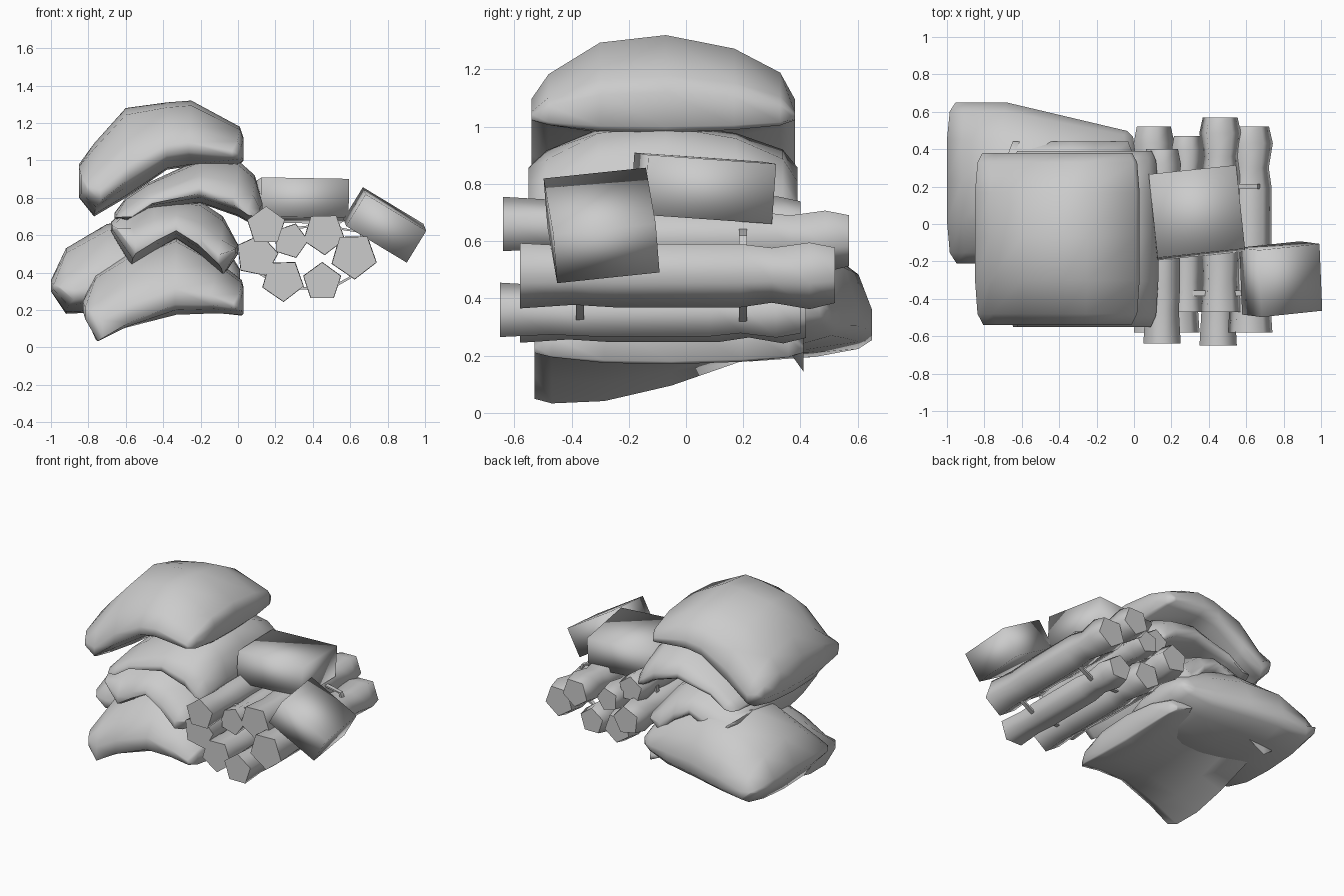
import bpy, bmesh, math
from mathutils import Matrix, Vector

if "Cube" in bpy.data.objects:
    bpy.data.objects.remove(bpy.data.objects["Cube"])

grey = bpy.data.materials.new("plain grey")
grey.use_nodes = True
grey.diffuse_color = (0.6, 0.6, 0.6, 1)
grey.node_tree.nodes["Principled BSDF"].inputs["Base Color"].default_value = (0.6, 0.6, 0.6, 1)


def finish(name, bm, angle):
    """Turn a bmesh into a shaded, coloured object."""
    bmesh.ops.recalc_face_normals(bm, faces=bm.faces)
    mesh = bpy.data.meshes.new(name)
    bm.to_mesh(mesh)
    bm.free()
    mesh.materials.append(grey)
    obj = bpy.data.objects.new(name, mesh)
    bpy.context.collection.objects.link(obj)
    bpy.ops.object.select_all(action='DESELECT')
    obj.select_set(True)
    bpy.context.view_layer.objects.active = obj
    bpy.ops.object.shade_smooth_by_angle(angle=math.radians(angle))
    return obj


def loft(bm, rings, caps=True):
    """Skin a series of closed rings of points."""
    rows = [[bm.verts.new(p) for p in ring] for ring in rings]
    n = len(rows[0])
    for a, b in zip(rows, rows[1:]):
        for i in range(n):
            bm.faces.new((a[i], a[(i + 1) % n], b[(i + 1) % n], b[i]))
    return rows


# Position along the sack, plumpness and width at each station
STATIONS = [(0, .15, .9), (.065, .48, .97), (.26, .9, 1), (.51, 1, 1),
            (.77, .82, 1), (.945, .5, .97), (1, .15, .91)]


def sack(name, columns, y0, y1, slope=0, taper=0):
    """A draped bag: columns give x, top and underside, swollen along y."""
    xc = (columns[0][0] + columns[-1][0]) / 2
    yc = (y0 + y1) / 2
    rings = []
    for t, plump, wide in STATIONS:
        top, under = [], []
        for x, high, low in columns:
            seam = low + .25 * (high - low)
            y = y0 + t * (y1 - y0)
            y = yc + (y - yc) * (1 - taper * max(0, x - columns[2][0]))
            px = xc + (x - xc) * wide
            tilt = slope * (y + .4) * max(0, -x)
            top.append((px, y, seam + (high - seam) * plump))
            under.append((px, y, low + (seam - low) * (1 - plump) + tilt))
        rings.append(top + under[::-1])
    bm = bmesh.new()
    rows = loft(bm, rings)
    n = len(columns)
    for row in (rows[0], rows[-1]):
        for i in range(n - 1):
            bm.faces.new((row[i], row[i + 1], row[2 * n - 2 - i], row[2 * n - 1 - i]))
    finish(name, bm, 75)


# Stack of bags, each sagging over the one below
sack("top_sack", [(-.85, .98, .8), (-.77, 1.09, .7), (-.6, 1.28, .8), (-.38, 1.31, .95),
                  (-.25, 1.32, .97), (.01, 1.18, .98), (.03, 1.12, 1.0)], -.54, .38)
sack("upper_sack", [(-.66, .72, .69), (-.6, .8, .67), (-.48, .88, .74), (-.2, 1.01, .77),
                    (0, 1.0, .7), (.09, .92, .65), (.13, .78, .68)], -.55, .39)
sack("middle_sack", [(-.68, .67, .62), (-.57, .77, .43), (-.45, .79, .51), (-.33, .79, .58),
                     (-.2, .78, .49), (-.08, .7, .38), (0, .55, .5)], -.55, .44)
sack("bottom_sack", [(-.83, .25, .16), (-.76, .4, 0), (-.6, .5, .07), (-.33, .6, .15),
                     (-.12, .47, .17), (.02, .36, .17), (.03, .32, .18)], -.53, .41, .36)
sack("rear_sack", [(-1, .36, .3), (-.92, .53, .18), (-.7, .66, .19), (-.45, .69, .2),
                   (-.2, .62, .22), (-.04, .5, .28), (.01, .42, .33)], -.21, .65, 0, .5)


# Five-sided logs with a waist near each end
def log(name, x, z, r, turn, y0, y1):
    rings = []
    size = y1 - y0
    for t, s in [(0, 1), (.17, .9), (.3, .97), (.7, .97), (.8, .84), (.92, 1.02), (1, .85)]:
        rings.append([(x + r * s * math.sin(turn + k * math.tau / 5), y0 + t * size,
                       z + r * s * math.cos(turn + k * math.tau / 5)) for k in range(5)])
    bm = bmesh.new()
    rows = loft(bm, rings)
    bm.faces.new(rows[0])
    bm.faces.new(rows[-1])
    finish(name, bm, 75)


LOGS = [(.15, .65, .105, 0, -.64, .4), (.46, .61, .115, .6, -.47, .57),
        (.1, .49, .115, .2, -.58, .52), (.28, .57, .095, .3, -.47, .47),
        (.62, .49, .125, .6, -.58, .52), (.24, .36, .115, .6, -.58, .42),
        (.45, .35, .105, 0, -.65, .4)]
for i, spec in enumerate(LOGS):
    log(f"log_{i + 1}", *spec)

# Two thin straps round the log bundle
PATH = [(.08, .62), (.45, .66), (.66, .62), (.7, .52), (.64, .39), (.5, .31), (.25, .31), (.06, .42)]
for name, y in (("front_strap", -.37), ("rear_strap", .2)):
    bm = bmesh.new()
    centre = Vector((.38, .48))
    rows = []
    for p in PATH:
        v = Vector(p)
        inner = v + (centre - v).normalized() * .015
        rows.append([(q.x, y + d, q.y) for q, d in ((v, -.014), (v, .014), (inner, .014), (inner, -.014))])
    loft(bm, rows + rows[:1])
    bmesh.ops.remove_doubles(bm, verts=bm.verts, dist=.0001)
    finish(name, bm, 30)


# Two wrapped bundles lying on the logs
def bundle(name, centre, size, angles):
    bm = bmesh.new()
    bmesh.ops.create_cube(bm, size=1)
    turn = Matrix.Identity(4)
    for axis, a in zip("XYZ", angles):
        turn = Matrix.Rotation(math.radians(a), 4, axis) @ turn
    bm.transform(Matrix.Translation(centre) @ turn @ Matrix.Diagonal((*size, 1)))
    finish(name, bm, 100)


bundle("inner_bundle", (.335, .06, .785), (.47, .45, .21), (-4, 1, 6))
bundle("outer_bundle", (.785, -.295, .655), (.38, .36, .2), (7, 31, 6))
